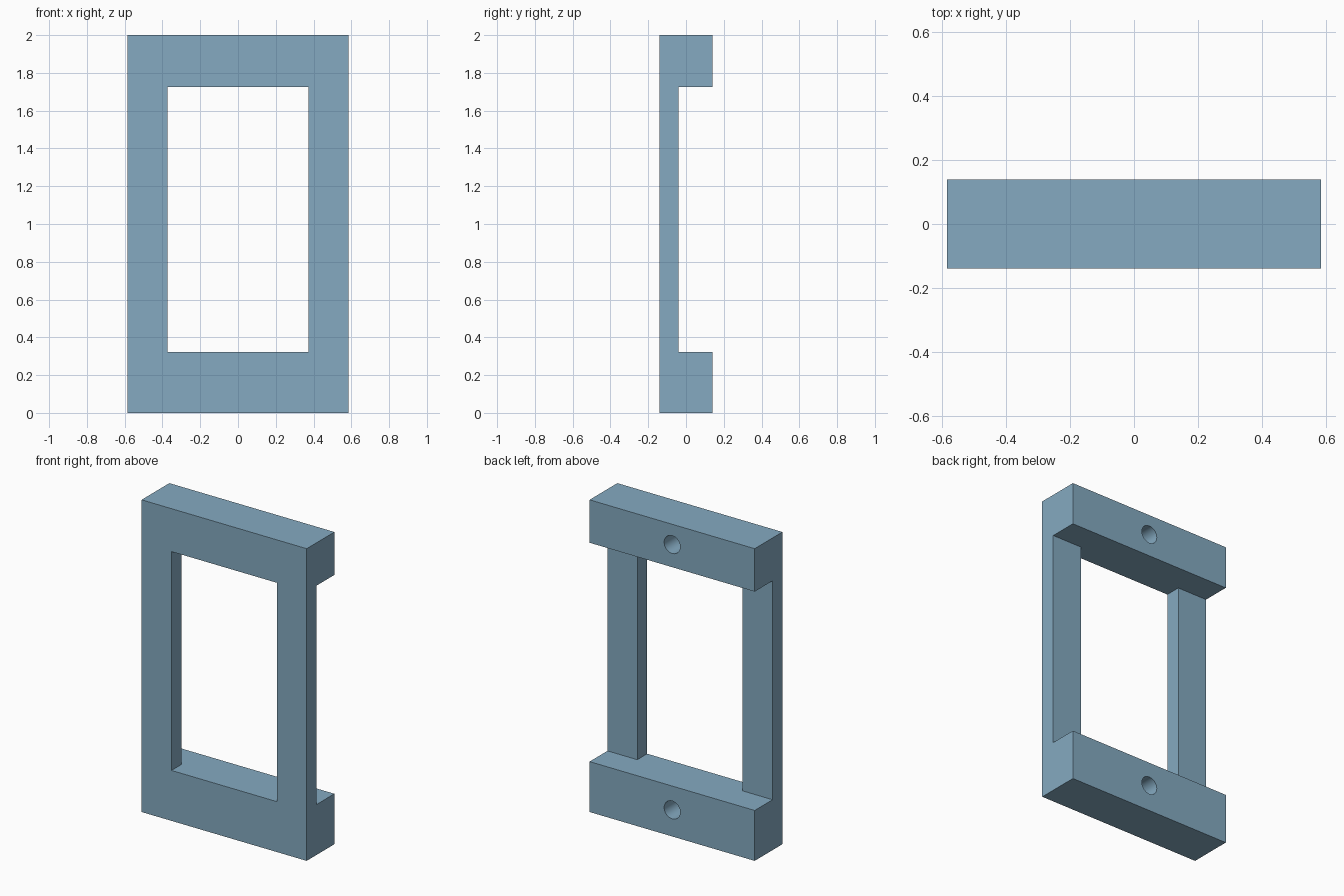
import bpy, bmesh, math
from mathutils import Matrix

if "Cube" in bpy.data.objects:
    bpy.data.objects.remove(bpy.data.objects["Cube"])

HALF_W, HALF_D, TOP = 0.585, 0.14, 2.0
STEP_Y = -0.04                # back face of the thin uprights
LOW, HIGH = 0.323, 1.725      # window bottom and top
WINDOW_HALF_W = 0.373
HOLE_R, HOLE_DEPTH = 0.057, 0.2

paint = bpy.data.materials.new("blue_grey")
paint.diffuse_color = (0.233, 0.402, 0.533, 1)
paint.use_nodes = True
paint.node_tree.nodes["Principled BSDF"].inputs["Base Color"].default_value = paint.diffuse_color


def add_object(name, bm):
    bmesh.ops.recalc_face_normals(bm, faces=bm.faces)
    mesh = bpy.data.meshes.new(name)
    bm.to_mesh(mesh)
    bm.free()
    mesh.materials.append(paint)
    obj = bpy.data.objects.new(name, mesh)
    bpy.context.collection.objects.link(obj)
    return obj


def cut(target, cutter):
    mod = target.modifiers.new("cut", 'BOOLEAN')
    mod.operation, mod.solver, mod.object = 'DIFFERENCE', 'EXACT', cutter
    bpy.context.view_layer.objects.active = target
    bpy.ops.object.modifier_apply(modifier=mod.name)
    bpy.data.objects.remove(cutter)


# Frame: C-shaped side profile extruded across the width
profile = [(-HALF_D, 0), (HALF_D, 0), (HALF_D, LOW), (STEP_Y, LOW),
           (STEP_Y, HIGH), (HALF_D, HIGH), (HALF_D, TOP), (-HALF_D, TOP)]
bm = bmesh.new()
face = bm.faces.new([bm.verts.new((-HALF_W, y, z)) for y, z in profile])
side = bmesh.ops.extrude_face_region(bm, geom=[face])["geom"]
bmesh.ops.translate(bm, vec=(2 * HALF_W, 0, 0),
                    verts=[v for v in side if isinstance(v, bmesh.types.BMVert)])
frame = add_object("frame", bm)

# Window opening between the uprights
bm = bmesh.new()
bmesh.ops.create_cube(bm, size=1, matrix=Matrix.Translation((0, -0.1, (LOW + HIGH) / 2))
                      @ Matrix.Diagonal((2 * WINDOW_HALF_W, 0.2, HIGH - LOW, 1)))
cut(frame, add_object("window_cutter", bm))

# Blind screw holes in the back of both bars
for z in (0.17, 1.87):
    bm = bmesh.new()
    bmesh.ops.create_cone(bm, cap_ends=True, segments=48, radius1=HOLE_R, radius2=HOLE_R,
                          depth=2 * HOLE_DEPTH,
                          matrix=Matrix.Translation((0, HALF_D, z))
                          @ Matrix.Rotation(math.pi / 2, 4, 'X'))
    cut(frame, add_object("hole_cutter", bm))

# Smooth hole walls, crisp edges elsewhere
frame.select_set(True)
bpy.context.view_layer.objects.active = frame
bpy.ops.object.shade_smooth_by_angle(angle=math.radians(30))
